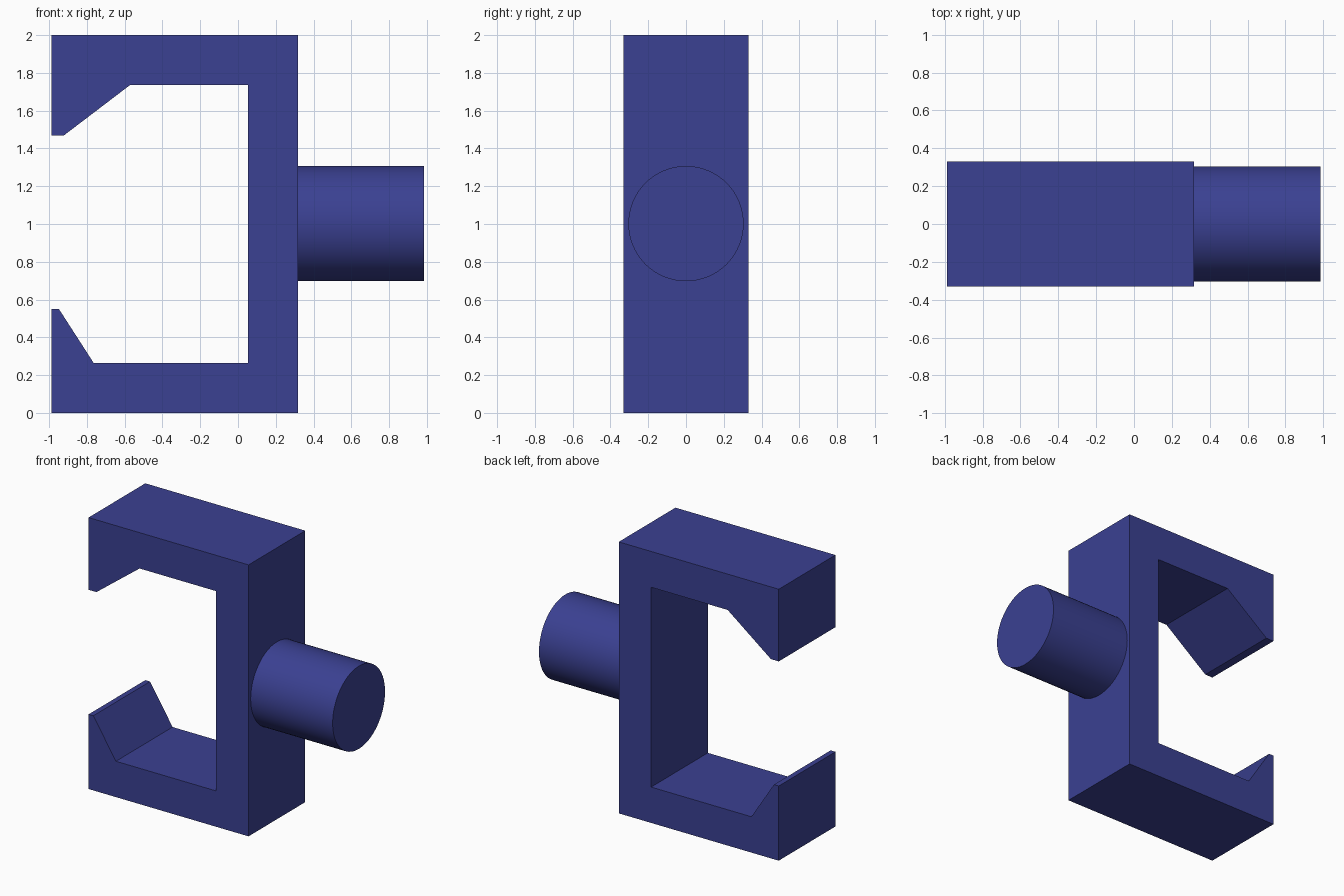
import bpy, bmesh, math
from mathutils import Matrix

if "Cube" in bpy.data.objects:
    bpy.data.objects.remove(bpy.data.objects["Cube"])

blue = bpy.data.materials.new("dark_blue")
blue.diffuse_color = (0.043, 0.052, 0.287, 1)
blue.use_nodes = True
blue.node_tree.nodes["Principled BSDF"].inputs["Base Color"].default_value = blue.diffuse_color


def make_object(name, bm):
    bmesh.ops.recalc_face_normals(bm, faces=bm.faces)
    mesh = bpy.data.meshes.new(name)
    bm.to_mesh(mesh)
    bm.free()
    mesh.materials.append(blue)
    obj = bpy.data.objects.new(name, mesh)
    bpy.context.collection.objects.link(obj)
    return obj


# Clip body: C-shaped side profile (x, z) extruded across the width
HALF_WIDTH = 0.33
profile = [
    (-0.987, 0), (0.317, 0), (0.317, 2), (-0.987, 2),            # outer edge
    (-0.987, 1.468), (-0.923, 1.468), (-0.571, 1.736),           # upper hook
    (0.053, 1.736), (0.053, 0.264),                              # inner back
    (-0.764, 0.264), (-0.948, 0.55), (-0.987, 0.55),             # lower hook
]
bm = bmesh.new()
face = bm.faces.new([bm.verts.new((x, -HALF_WIDTH, z)) for x, z in profile])
result = bmesh.ops.extrude_face_region(bm, geom=[face], use_keep_orig=True)
for v in result["geom"]:
    if isinstance(v, bmesh.types.BMVert):
        v.co.y = HALF_WIDTH
make_object("clip_body", bm)

# Round peg on the back of the clip
X0, X1 = 0.317, 0.985
bm = bmesh.new()
bmesh.ops.create_cone(
    bm, cap_ends=True, segments=64, radius1=0.305, radius2=0.305, depth=X1 - X0,
    matrix=Matrix.Translation(((X0 + X1) / 2, 0, 1.002)) @ Matrix.Rotation(math.pi / 2, 4, "Y"))
peg = make_object("peg", bm)
bpy.context.view_layer.objects.active = peg
peg.select_set(True)
bpy.ops.object.shade_smooth_by_angle(angle=math.radians(30))
